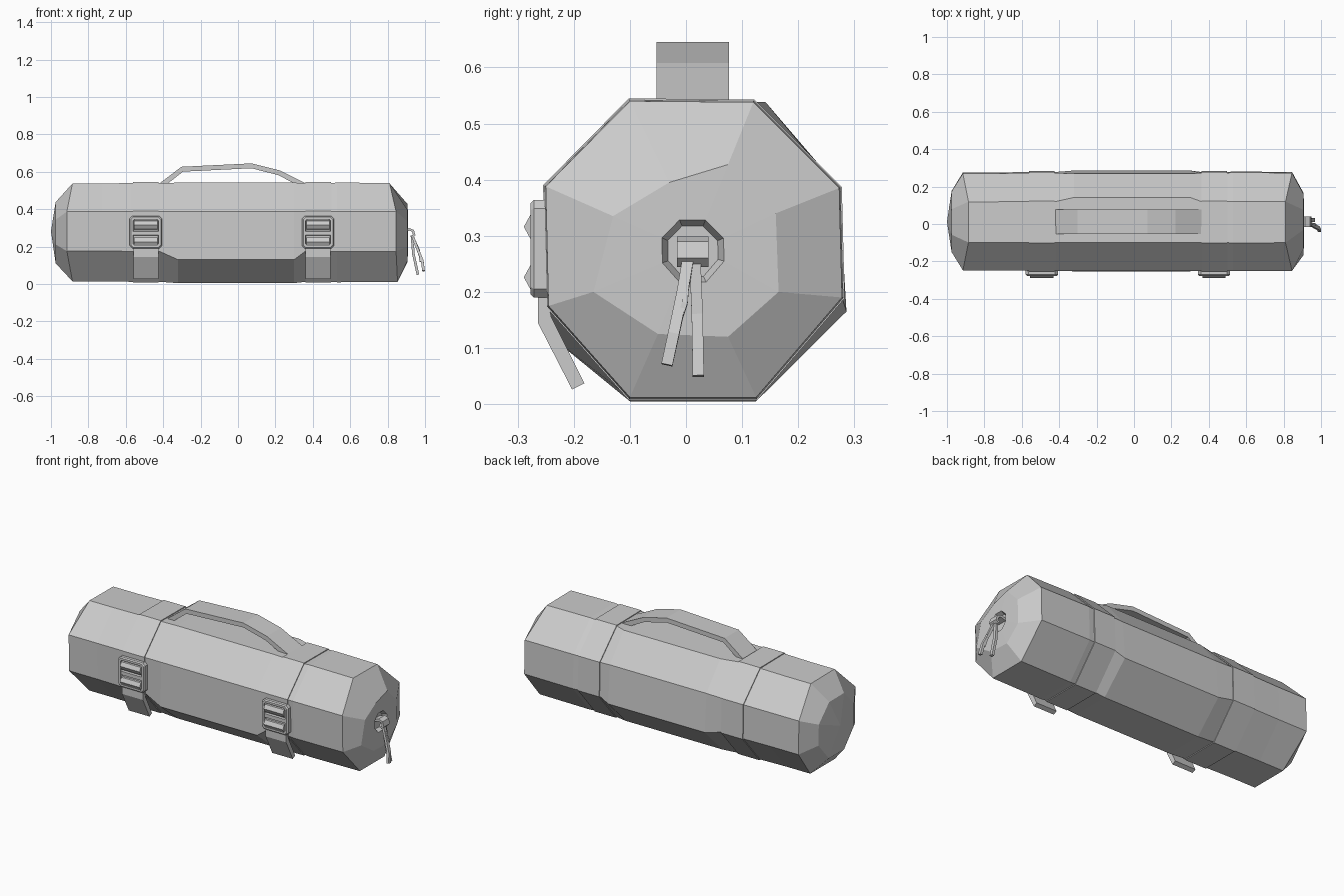
import bpy, bmesh
from mathutils import Vector

if "Cube" in bpy.data.objects:
    bpy.data.objects.remove(bpy.data.objects["Cube"], do_unlink=True)

grey = bpy.data.materials.new("plain grey")
GREY = (0.6, 0.6, 0.6, 1)
grey.diffuse_color = GREY
grey.use_nodes = True
grey.node_tree.nodes["Principled BSDF"].inputs["Base Color"].default_value = GREY


def finish(name, bm):
    bmesh.ops.recalc_face_normals(bm, faces=bm.faces)
    mesh = bpy.data.meshes.new(name)
    bm.to_mesh(mesh)
    bm.free()
    mesh.materials.append(grey)
    obj = bpy.data.objects.new(name, mesh)
    bpy.context.collection.objects.link(obj)
    return obj


def loft(bm, rings, close=False, caps=True):
    loops = [[bm.verts.new(p) for p in ring] for ring in rings]
    n = len(loops[0])
    pairs = list(zip(loops, loops[1:])) + ([(loops[-1], loops[0])] if close else [])
    for a, b in pairs:
        for i in range(n):
            j = (i + 1) % n
            bm.faces.new((a[i], a[j], b[j], b[i]))
    if caps and not close:
        bm.faces.new(loops[0])
        bm.faces.new(loops[-1])
    return loops


def extrude_x(name, profile, x0, x1):
    """Prism of a (y, z) profile running along x."""
    bm = bmesh.new()
    loft(bm, [[(x, y, z) for y, z in profile] for x in (x0, x1)])
    return finish(name, bm)


# Octagonal outline (y, z), starting at the bottom front corner
OUTLINE = [(-.10, .012), (.125, .012), (.278, .19), (.273, .385),
           (.12, .538), (-.10, .54), (-.25, .388), (-.245, .175)]
CENTRE = (.012, .272)


def section(x, scale=1.0, swell=0.0, top=0.0, low=0.0):
    """Cross-section; swell sags the lower corners, top and low lean the ring."""
    shift = [(0, -.007), (0, -.007), (.008, -.025), (-.004, 0),
             (.022, 0), (0, .002), (0, 0), (-.008, -.045)]
    ring = []
    for i, ((y, z), (dy, dz)) in enumerate(zip(OUTLINE, shift)):
        y, z = y + dy * swell, z + dz * swell
        lean = low if i < 2 else top if i in (4, 5) else 0
        ring.append((x + lean, CENTRE[0] + (y - CENTRE[0]) * scale,
                     CENTRE[1] + (z - CENTRE[1]) * scale))
    return ring


# Padded roll body with a domed left end and a recessed right end
bm = bmesh.new()
end_ring = [(-.05, .125), (.075, .12), (.165, .20), (.16, .34),
            (.075, .427), (-.03, .395), (-.13, .335), (-.165, .20)]
rings = [section(-.975, .62), section(-.915, .99, 0, .03, .03),
         section(-.73, .99), section(-.57), section(-.42),
         section(-.32, 1, 1), section(.30, 1, 1), section(.36),
         section(.50), section(.53, 1.01), section(.845, 1, 0, -.035, .008),
         [(.907, y, z) for y, z in end_ring],
         section(.909, .21), section(.885, .17)]
loops = loft(bm, rings, caps=False)
bm.faces.new(loops[-1])
tip = bm.verts.new((-1.0, CENTRE[0], CENTRE[1] + .01))
first = loops[0]
for i in range(8):
    bm.faces.new((first[i], first[(i + 1) % 8], tip))
finish("roll_body", bm)

# Carry handle: flat arched strip
arch = [(-.42, .538), (-.302, .627), (.072, .645), (.222, .608), (.362, .538)]
bm = bmesh.new()
under = [(x + dx, z - .026) for (x, z), dx in zip(arch, (.012, .008, 0, -.006, -.012))]
outline = arch + under[::-1]
loft(bm, [[(x, y, z) for x, z in outline] for y in (-.053, .077)])
finish("carry_handle", bm)


def strap_ring(x, scale):
    return section(x, scale)


def window_plate(name, x0, x1, z0, z1, y_front, y_back):
    """Chamfered buckle frame with a sunken middle."""
    def rect(inset, y, c):
        a, b, d, e = x0 + inset, x1 - inset, z0 + inset, z1 - inset
        pts = [(a + c, d), (b - c, d), (b, d + c), (b, e - c),
               (b - c, e), (a + c, e), (a, e - c), (a, d + c)]
        return [(x, y, z) for x, z in pts]
    bm = bmesh.new()
    loft(bm, [rect(0, y_back, .015), rect(0, y_front + .006, .015),
              rect(.006, y_front, .013), rect(.018, y_front, .007),
              rect(.02, y_front + .014, .007)])
    return finish(name, bm)


# Two compression straps, each with buckle and loose tail
for side, x0, x1 in (("right", -.562, -.424), ("left", .36, .496)):
    bm = bmesh.new()
    loft(bm, [strap_ring(x0, .98), strap_ring(x0, 1.018),
              strap_ring(x1, 1.018), strap_ring(x1, .98)], close=True)
    finish(side + "_strap", bm)
    window_plate(side + "_buckle", x0 - .017, x1 + .017, .19, .364, -.277, -.245)
    for row, z in (("lower", .226), ("upper", .316)):
        extrude_x(f"{side}_{row}_buckle_bar",
                  [(-.268, z - .024), (-.277, z - .022), (-.289, z),
                   (-.277, z + .022), (-.268, z + .024)], x0 + .006, x1 - .006)
    extrude_x(side + "_buckle_middle_bar",
              [(-.262, .258), (-.275, .261), (-.275, .282), (-.262, .285)],
              x0, x1)
    extrude_x(side + "_strap_tail",
              [(-.25, .20), (-.264, .19), (-.264, .145), (-.203, .026),
               (-.181, .037), (-.24, .155)], x0 + .002, x1 - .002)


def bar(name, path, half_w, half_t):
    """Flat bent strip following a path, wide in y."""
    bm = bmesh.new()
    rings = []
    for i, p in enumerate(path):
        p = Vector(p)
        ahead = Vector(path[min(i + 1, len(path) - 1)]) - Vector(path[max(i - 1, 0)])
        across = Vector((0, 1, 0))
        normal = ahead.cross(across).normalized()
        across = normal.cross(ahead).normalized()
        rings.append([p + across * half_w * s + normal * half_t * t
                      for s, t in ((-1, -1), (1, -1), (1, 1), (-1, 1))])
    loft(bm, rings)
    finish(name, bm)


# End cord: loop on the right end with two hanging ends
bar("cord_loop", [(.88, .012, .282), (.915, .012, .292), (.935, .012, .285),
                  (.942, .012, .262), (.928, .012, .25)], .028, .007)
bar("cord_end_front", [(.932, .004, .26), (.955, -.006, .20), (.985, -.022, .125),
                       (.992, -.034, .07)], .010, .007)
bar("cord_end_back", [(.930, .016, .26), (.938, .020, .16), (.962, .022, .05)],
    .010, .007)
bar("cord_end_inner", [(.935, .004, .255), (.968, -.002, .18), (.975, -.022, .12)],
    .005, .005)
